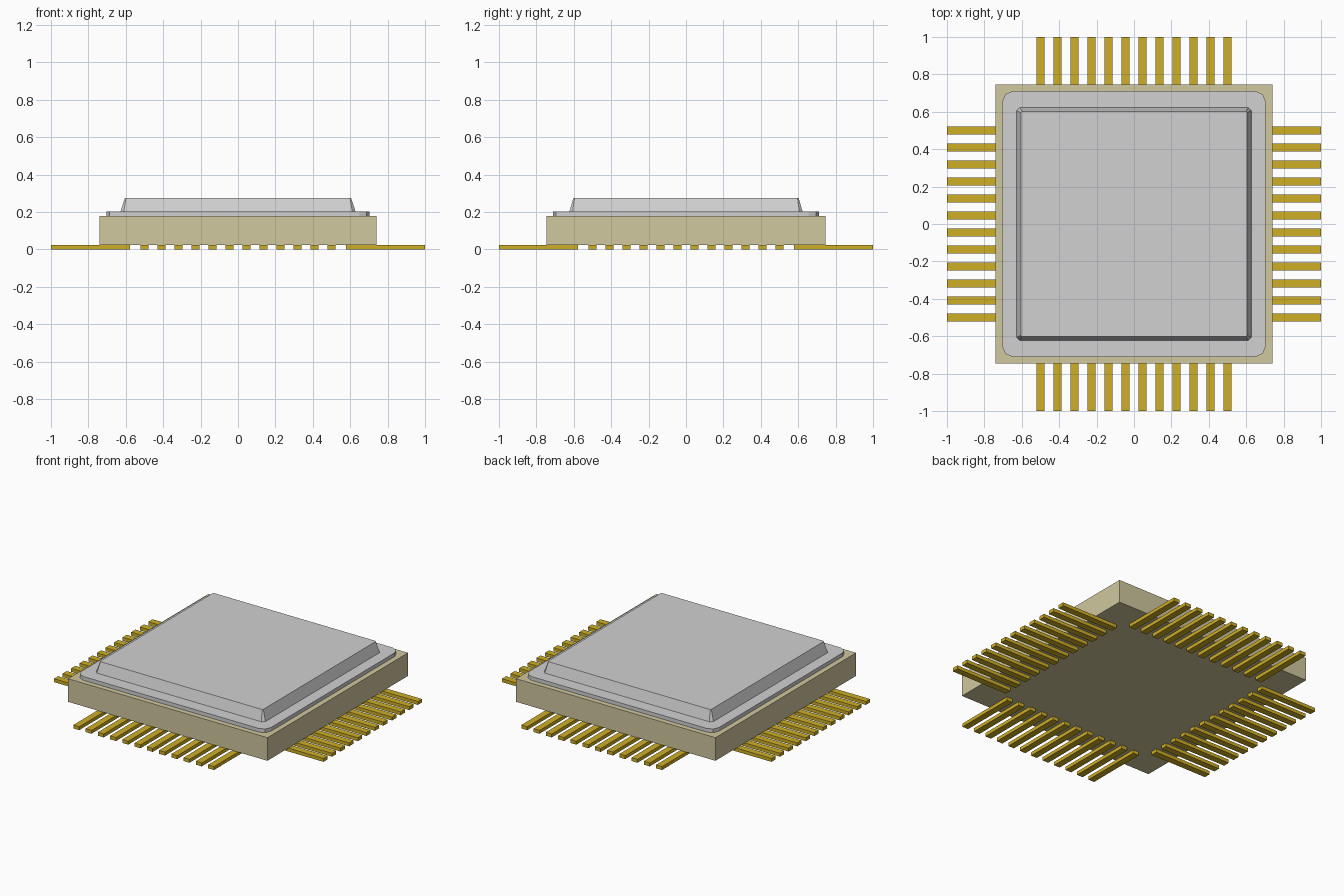
import bpy
import bmesh
import math
from mathutils import Matrix, Vector

default = bpy.data.objects.get("Cube")
if default:
    bpy.data.objects.remove(default, do_unlink=True)


def material(name, rgb, metallic=0.0):
    m = bpy.data.materials.new(name)
    m.use_nodes = True
    m.diffuse_color = (*rgb, 1)
    m.node_tree.nodes["Principled BSDF"].inputs["Base Color"].default_value = (*rgb, 1)
    return m


def outline(hx, hy, corner):
    """Rectangle outline; corner lists (inset x, inset y) points cut from each corner."""
    pts = []
    for sx, sy in ((1, 1), (-1, 1), (-1, -1), (1, -1)):
        cut = [(sx * (hx - a), sy * (hy - b)) for a, b in corner]
        pts += cut if sx * sy > 0 else cut[::-1]
    return pts


def loft(name, lower, z0, upper, z1, mat):
    """Closed solid between two outlines with the same number of points."""
    bm = bmesh.new()
    lo = [bm.verts.new((x, y, z0)) for x, y in lower]
    hi = [bm.verts.new((x, y, z1)) for x, y in upper]
    n = len(lo)
    bm.faces.new(lo[::-1])
    bm.faces.new(hi)
    for i in range(n):
        j = (i + 1) % n
        bm.faces.new((lo[i], lo[j], hi[j], hi[i]))
    bmesh.ops.recalc_face_normals(bm, faces=bm.faces)
    mesh = bpy.data.meshes.new(name)
    bm.to_mesh(mesh)
    bm.free()
    mesh.materials.append(mat)
    obj = bpy.data.objects.new(name, mesh)
    bpy.context.collection.objects.link(obj)
    return obj


def pin_row(name, angle, mat):
    """Twelve flat pins pointing along +x, turned about z by angle."""
    bm = bmesh.new()
    turn = Matrix.Rotation(angle, 4, 'Z')
    for i in range(PINS):
        y = (i - (PINS - 1) / 2) * PITCH
        place = Matrix.Translation(Vector(((PIN_IN + 1) / 2, y, PIN_H / 2)))
        size = Matrix.Diagonal((1 - PIN_IN, PIN_W, PIN_H, 1))
        bmesh.ops.create_cube(bm, size=1, matrix=turn @ place @ size)
    mesh = bpy.data.meshes.new(name)
    bm.to_mesh(mesh)
    bm.free()
    mesh.materials.append(mat)
    bpy.context.collection.objects.link(bpy.data.objects.new(name, mesh))


PINS, PITCH = 12, 0.0909
PIN_IN, PIN_W, PIN_H = 0.578, 0.044, 0.023

ceramic = material("beige ceramic", (0.631, 0.578, 0.342))
metal = material("light grey metal", (0.638, 0.638, 0.638))
gold = material("gold", (0.624, 0.429, 0.019))

# Package body, resting on the pins
body = outline(0.74, 0.745, [(0, 0)])
loft("package_body", body, PIN_H, body, 0.178, ceramic)

# Thin lid flange with faceted corners
flange = outline(0.704, 0.71, [(0, 0.054), (0.016, 0.016), (0.054, 0)])
loft("lid_flange", flange, 0.178, flange, 0.203, metal)

# Raised lid with sloping sides and small corner cuts
loft("lid_cap",
     outline(0.628, 0.623, [(0, 0.017), (0.017, 0)]), 0.203,
     outline(0.605, 0.602, [(0, 0.006), (0.006, 0)]), 0.275, metal)

# Pin rows on the four sides
for k, side in enumerate(("left", "back", "right", "front")):
    pin_row(side + "_pins", k * math.pi / 2, gold)
